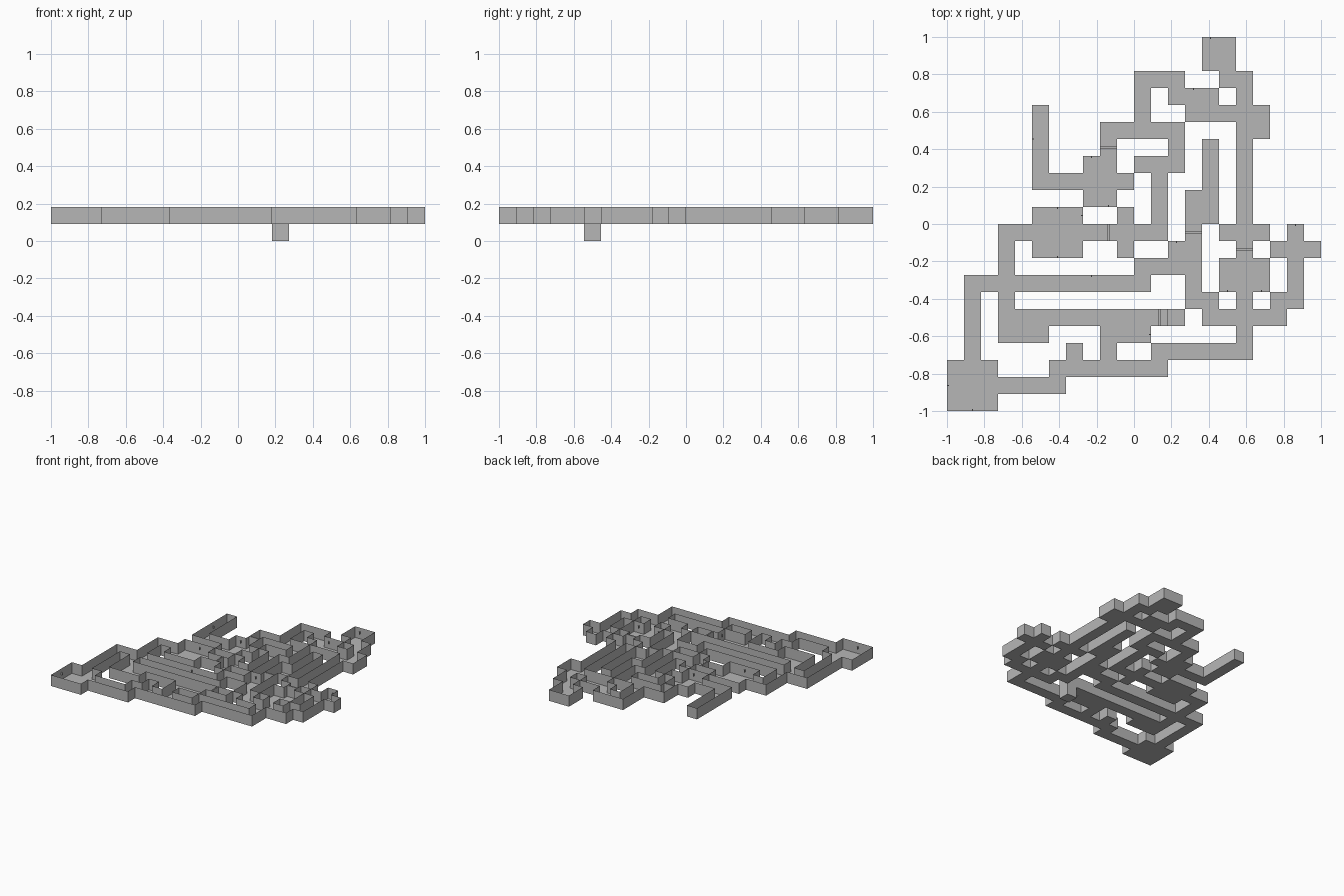
import bpy, bmesh

if "Cube" in bpy.data.objects:
    bpy.data.objects.remove(bpy.data.objects["Cube"])

C = 1 / 11            # size of one grid cell
Z0, Z1 = C, 2 * C     # corridor floor and wall top

# Plan on a 22 x 22 grid, column 0 at the left, row 0 at the back
ROOMS = [(15, 0, 16, 1), (0, 19, 2, 21), (5, 10, 7, 12),      # c0, r0, c1, r1
         (8, 7, 9, 9), (16, 13, 18, 14)]
CROSSWAYS = [(2, 11, 13), (2, 16, 17), (3, 13, 15), (4, 14, 18),  # row, c0, c1
             (5, 9, 13), (7, 11, 13), (8, 5, 10), (11, 3, 12),
             (11, 16, 18), (12, 13, 14), (12, 19, 21), (13, 11, 14),
             (14, 1, 11), (15, 14, 15), (15, 19, 20), (16, 3, 13),
             (16, 15, 19), (17, 3, 5), (17, 9, 11), (18, 12, 17),
             (19, 6, 12), (20, 3, 6)]
LENGTHWAYS = [(11, 2, 5), (17, 2, 18), (18, 4, 5), (5, 4, 8),     # col, r0, r1
              (9, 5, 9), (13, 5, 7), (15, 6, 10), (12, 7, 11),
              (10, 10, 12), (14, 9, 15), (3, 11, 17), (1, 14, 18),
              (20, 11, 15), (15, 15, 16), (9, 16, 19), (7, 18, 19)]
PIT = (13, 16)

rects = list(ROOMS)
rects += [(a, r, b, r) for r, a, b in CROSSWAYS]
rects += [(c, a, c, b) for c, a, b in LENGTHWAYS]
cells = {(c, r) for c0, r0, c1, r1 in rects
         for c in range(c0, c1 + 1) for r in range(r0, r1 + 1)}

STONE = bpy.data.materials.new("grey stone")
STONE.diffuse_color = (0.47, 0.47, 0.47, 1)
STONE.use_nodes = True
STONE.node_tree.nodes["Principled BSDF"].inputs["Base Color"].default_value = STONE.diffuse_color


def at(col, row):
    """Plan coordinates to world x, y."""
    return -1 + col * C, 1 - row * C


def finish(bm, name):
    bmesh.ops.remove_doubles(bm, verts=bm.verts, dist=1e-5)
    me = bpy.data.meshes.new(name)
    bm.to_mesh(me)
    bm.free()
    me.materials.append(STONE)
    ob = bpy.data.objects.new(name, me)
    bpy.context.collection.objects.link(ob)


def quad(bm, *points):
    bm.faces.new([bm.verts.new(p) for p in points])


def box(name, x, y, z, sx, sy, sz):
    bm = bmesh.new()
    bmesh.ops.create_cube(bm, size=1)
    bmesh.ops.scale(bm, vec=(sx, sy, sz), verts=bm.verts)
    bmesh.ops.translate(bm, vec=(x, y, z), verts=bm.verts)
    finish(bm, name)


# Open-topped floors and thin boundary walls, with one sunken pit
floor, walls = bmesh.new(), bmesh.new()
for c, r in sorted(cells):
    x0, y1 = at(c, r)
    x1, y0 = at(c + 1, r + 1)
    is_pit = (c, r) == PIT
    z = 0 if is_pit else Z0
    quad(floor, (x0, y0, z), (x1, y0, z), (x1, y1, z), (x0, y1, z))
    sides = {(0, 1): ((x0, y0), (x1, y0)), (1, 0): ((x1, y0), (x1, y1)),
             (0, -1): ((x1, y1), (x0, y1)), (-1, 0): ((x0, y1), (x0, y0))}
    for (dc, dr), (a, b) in sides.items():
        levels = [] if (c + dc, r + dr) in cells else [(Z0, Z1)]
        if is_pit:
            levels.append((0, Z0))
        for lo, hi in levels:
            quad(walls, (*a, lo), (*b, lo), (*b, hi), (*a, hi))
finish(floor, "floor")
finish(walls, "walls")

# Thin doors across the middle of a corridor cell
for c, r, across_x in [(9, 6, True), (14, 11, True), (17, 12, True),
                       (9, 11, False), (12, 16, False)]:
    x, y = at(c + 0.5, r + 0.5)
    size = (C, 0.01) if across_x else (0.01, C)
    box("door", x, y, (Z0 + Z1) / 2, *size, C)

# Small wall brackets, grouped by the wall direction they hang on
BRACKETS = {(0, -1): [(15, 0), (14, 3), (8, 7), (6, 10), (20, 11), (13, 12), (8, 14)],
            (0, 1): [(9, 9), (6, 12), (16, 14), (18, 14), (1, 21)],
            (-1, 0): [(5, 5.5), (0, 20)],
            (1, 0): [(7, 10), (11, 17)]}
for (dc, dr), spots in BRACKETS.items():
    for c, r in spots:
        x, y = at(c + 0.5 + dc * 0.44, r + 0.5 + dr * 0.44)
        box("wall_bracket", x, y, Z0 + 0.55 * C,
            0.01 if dc else 0.006, 0.006 if dc else 0.01, 0.02)
